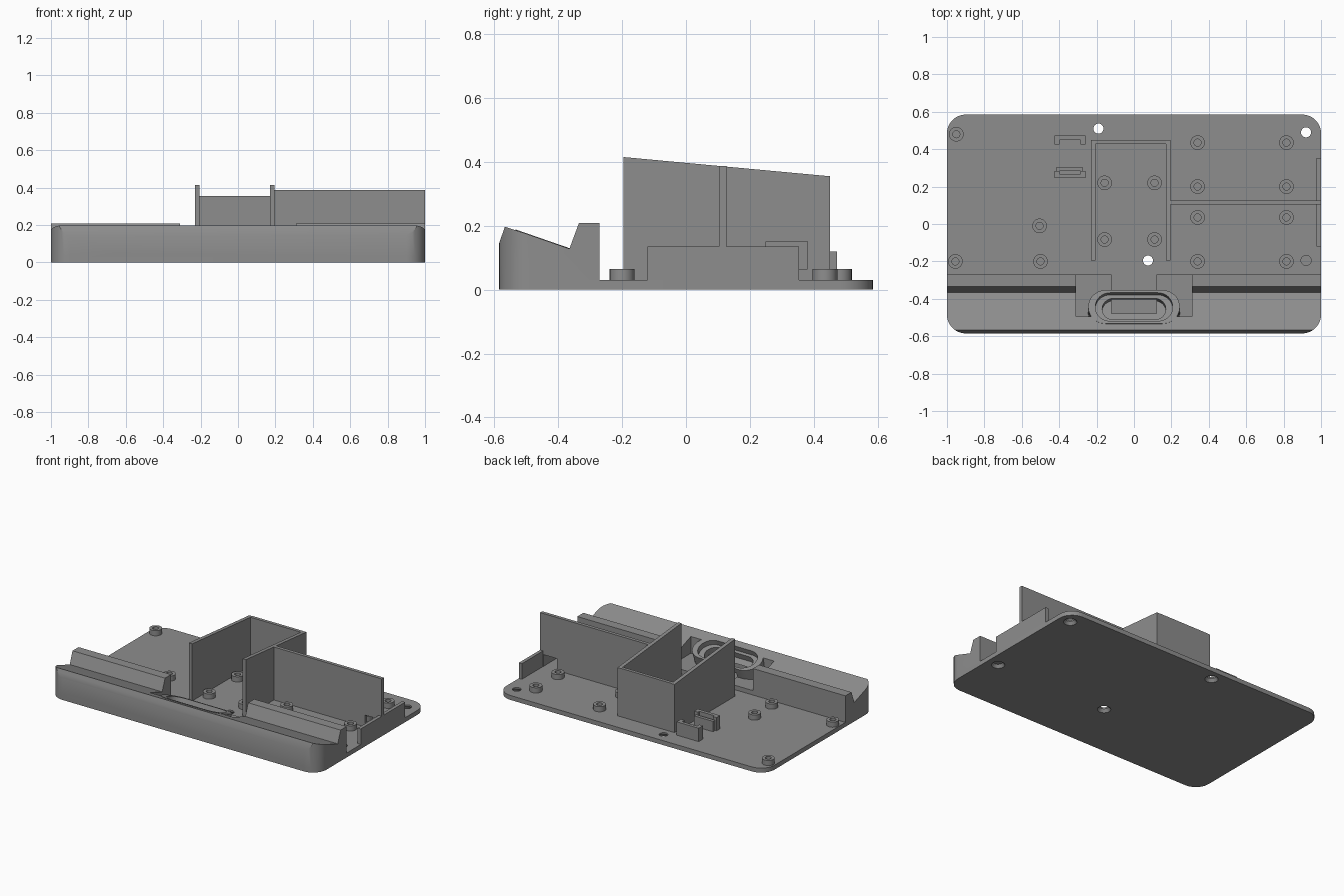
import bpy, bmesh, math
from mathutils import Matrix

if "Cube" in bpy.data.objects:
    bpy.data.objects.remove(bpy.data.objects["Cube"])

grey = bpy.data.materials.new("mid_grey")
grey.diffuse_color = (0.27, 0.27, 0.27, 1)
grey.use_nodes = True
grey.node_tree.nodes["Principled BSDF"].inputs["Base Color"].default_value = grey.diffuse_color


def prism(name, pts, depth, matrix=Matrix()):
    """Extrude a closed 2D outline along local z."""
    bm = bmesh.new()
    f = bm.faces.new([bm.verts.new((a, b, 0)) for a, b in pts])
    top = bmesh.ops.extrude_face_region(bm, geom=[f])["geom"]
    bmesh.ops.translate(bm, vec=(0, 0, depth),
                        verts=[v for v in top if isinstance(v, bmesh.types.BMVert)])
    bmesh.ops.transform(bm, matrix=matrix, verts=bm.verts)
    bmesh.ops.recalc_face_normals(bm, faces=bm.faces)
    me = bpy.data.meshes.new(name)
    bm.to_mesh(me)
    bm.free()
    me.materials.append(grey)
    ob = bpy.data.objects.new(name, me)
    bpy.context.collection.objects.link(ob)
    return ob


def box(name, x0, x1, y0, y1, z0, z1):
    return prism(name, [(x0, y0), (x1, y0), (x1, y1), (x0, y1)], z1 - z0,
                 Matrix.Translation((0, 0, z0)))


def rounded(hx, hy, r, n=10):
    """Rounded rectangle outline, centred on the origin."""
    pts = []
    for k, (sx, sy) in enumerate([(1, 1), (-1, 1), (-1, -1), (1, -1)]):
        for i in range(n + 1):
            a = math.pi / 2 * (k + i / n)
            pts.append((sx * (hx - r) + r * math.cos(a), sy * (hy - r) + r * math.sin(a)))
    return pts


def circle(x, y, r, n=24):
    return [(x + r * math.cos(2 * math.pi * i / n), y + r * math.sin(2 * math.pi * i / n))
            for i in range(n)]


def boolean(ob, tool, op="DIFFERENCE"):
    """Apply a boolean and discard the helper."""
    m = ob.modifiers.new("cut", "BOOLEAN")
    m.operation, m.solver, m.object = op, "EXACT", tool
    bpy.context.view_layer.objects.active = ob
    bpy.ops.object.modifier_apply(modifier=m.name)
    bpy.data.objects.remove(tool)


# axes mapping local (x, y, z) to world (y, z, x) for side-view profiles
SIDE = Matrix(((0, 0, 1, 0), (1, 0, 0, 0), (0, 1, 0, 0), (0, 0, 0, 1)))
T = 0.03  # base plate thickness

# base plate with countersunk screw holes
base = prism("base_plate", rounded(1, 0.585, 0.1), T)
for x, y in [(-0.19, 0.51), (0.92, 0.49), (0.92, -0.195), (0.075, -0.195)]:
    boolean(base, prism("hole", circle(x, y, 0.027), 0.1, Matrix.Translation((0, 0, -0.05))))
    sink = prism("sink", circle(0, 0, 0.045), 0.025, Matrix.Translation((x, y, -0.005)))
    for v in sink.data.vertices:
        if v.co.z > 0:
            v.co.x, v.co.y = x + (v.co.x - x) * 0.6, y + (v.co.y - y) * 0.6
    boolean(base, sink)

# front cradle bar
profile = [(-0.6, T), (-0.585, 0.145), (-0.567, 0.197), (-0.5, 0.175), (-0.365, 0.128),
           (-0.335, 0.209), (-0.27, 0.209), (-0.27, T)]
profile[0] = (-0.585, T)
bar = prism("cradle_bar", profile, 2.2, Matrix.Translation((-1.1, 0, 0)) @ SIDE)
boolean(bar, prism("outline", rounded(1, 0.585, 0.1), 0.4), "INTERSECT")

# centre notch, tilted connector ring, stepped pocket and cable tunnel
boolean(bar, box("notch", -0.31, 0.31, -0.495, -0.2, 0.06, 0.4))
tilt = Matrix.Translation((0, -0.443, 0.157)) @ Matrix.Rotation(-math.atan(0.348), 4, "X")


def stadium(name, hx, r, z0, z1):
    return prism(name, rounded(hx, r, r - 0.0005), z1 - z0, tilt @ Matrix.Translation((0, 0, z0)))


boolean(bar, stadium("ring", 0.245, 0.095, -0.115, 0), "UNION")
boolean(bar, stadium("pocket", 0.207, 0.08, -0.035, 0.1))
boolean(bar, stadium("slot", 0.17, 0.06, -0.075, 0.1))
boolean(bar, box("tunnel", -0.12, 0.12, -0.51, -0.2, 0.02, 0.09))

# central three-sided bay with a sloping top
slope = [(-0.195, T), (0.45, T), (0.45, 0.355), (-0.195, 0.415)]
for name, x in [("bay_left_wall", -0.23), ("bay_right_wall", 0.17)]:
    w = prism(name, slope, 0.025, Matrix.Translation((x, 0, 0)) @ SIDE)
    if x > 0:
        boolean(w, box("opening", 0.1, 0.3, 0.25, 0.38, 0.065, 0.15))
box("bay_back_wall", -0.205, 0.17, 0.428, 0.45, T, 0.356)

# cross wall with a cable opening, and the low edge wall
cross = box("cross_wall", 0.195, 1, 0.103, 0.126, T, 0.387)
boolean(cross, box("opening", 0.875, 0.975, 0, 0.2, 0.02, 0.11))
box("edge_wall_front", 0.977, 1, -0.12, 0.103, T, 0.135)
box("edge_wall_back", 0.977, 1, 0.126, 0.353, T, 0.135)

# standoffs with blind screw holes
spots = [(-0.95, 0.48), (-0.505, -0.01), (-0.955, -0.2), (-0.5, -0.2)]
spots += [(x, y) for x in (-0.157, 0.11) for y in (0.22, -0.083)]
spots += [(x, y) for x in (0.34, 0.815) for y in (0.435, 0.2, 0.035, -0.2)]
for i, (x, y) in enumerate(spots):
    s = prism(f"standoff_{i + 1}", circle(x, y, 0.039), 0.035, Matrix.Translation((0, 0, T)))
    boolean(s, prism("bore", circle(x, y, 0.019), 0.1, Matrix.Translation((0, 0, T - 0.01))))

# small board holder: rear clip and front clip
box("rear_clip_wall", -0.425, -0.26, 0.45, 0.472, T, 0.12)
box("front_clip_wall", -0.425, -0.26, 0.245, 0.268, T, 0.12)
box("front_clip_lip", -0.415, -0.275, 0.283, 0.305, T, 0.1)
for n, x in [("left", -0.425), ("right", -0.287)]:
    box(f"rear_clip_{n}_tab", x, x + 0.027, 0.425, 0.45, T, 0.12)
    box(f"front_clip_{n}_tab", x, x + 0.027, 0.268, 0.283, T, 0.12)

# smooth round parts, keep edges sharp
for ob in bpy.context.scene.objects:
    ob.select_set(True)
bpy.context.view_layer.objects.active = base
bpy.ops.object.shade_smooth_by_angle(angle=math.radians(25))
